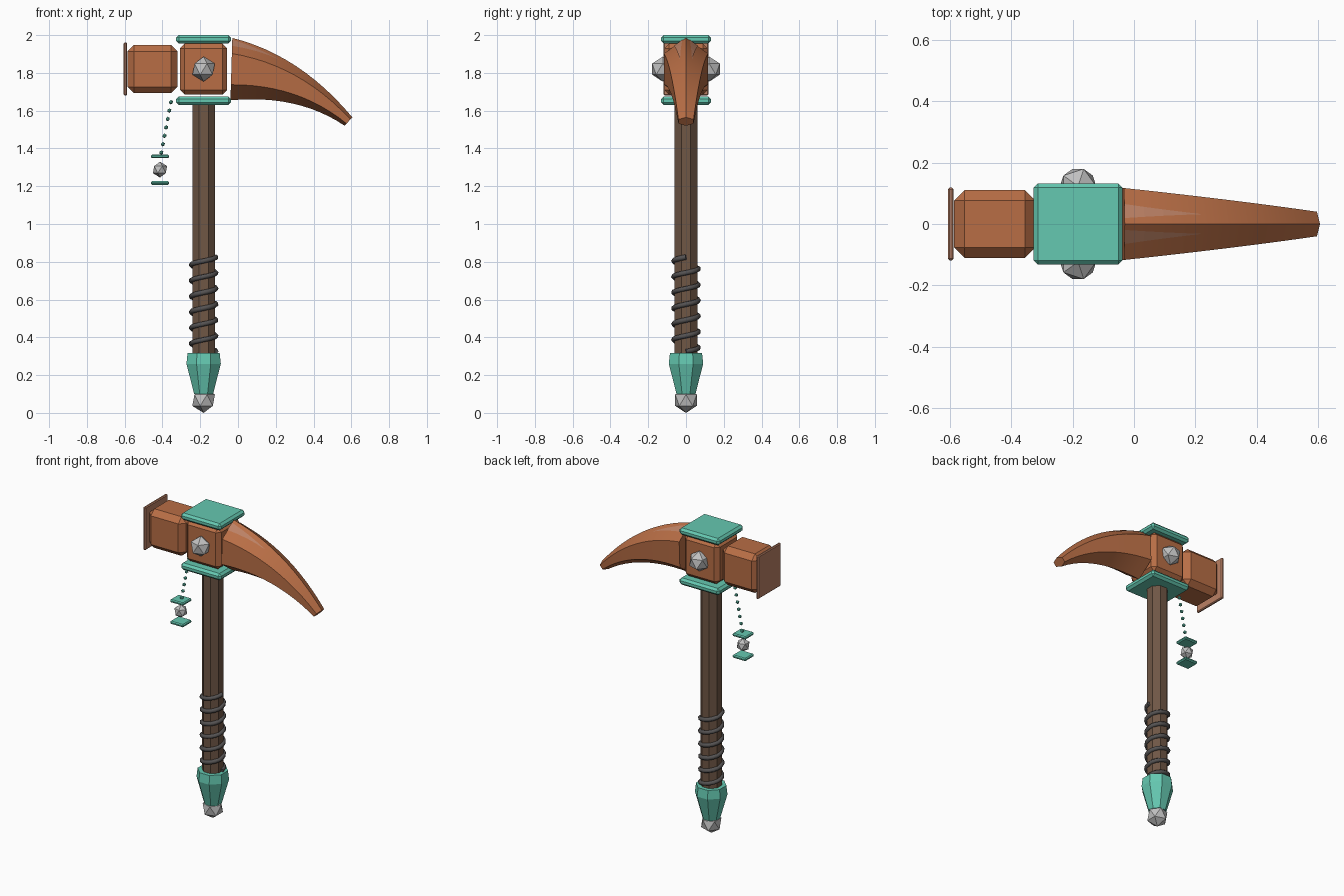
import bpy, bmesh, math
from mathutils import Vector

cube = bpy.data.objects.get("Cube")
if cube:
    bpy.data.objects.remove(cube, do_unlink=True)


def material(name, rgb):
    m = bpy.data.materials.new(name)
    m.use_nodes = True
    m.diffuse_color = (*rgb, 1)
    m.node_tree.nodes["Principled BSDF"].inputs["Base Color"].default_value = (*rgb, 1)
    return m


COPPER = material("copper", (0.48, 0.155, 0.06))
PALE = material("pale copper", (0.50, 0.22, 0.13))
TEAL = material("teal", (0.13, 0.58, 0.44))
SILVER = material("silver", (0.53, 0.53, 0.53))
WOOD = material("dark wood", (0.16, 0.095, 0.06))
WIRE = material("dark wire", (0.09, 0.085, 0.085))
AXIS = -0.182  # x of the handle
HEAD_Z = 1.82


def finish(name, bm, mat):
    bmesh.ops.recalc_face_normals(bm, faces=bm.faces)
    mesh = bpy.data.meshes.new(name)
    bm.to_mesh(mesh)
    bm.free()
    mesh.materials.append(mat)
    ob = bpy.data.objects.new(name, mesh)
    bpy.context.collection.objects.link(ob)
    return ob


def box(name, centre, size, bevel, mat):
    bm = bmesh.new()
    bmesh.ops.create_cube(bm, size=1)
    bmesh.ops.scale(bm, vec=size, verts=bm.verts)
    ob = finish(name, bm, mat)
    ob.location = centre
    mod = ob.modifiers.new("bevel", "BEVEL")
    mod.width = bevel
    mod.segments = 1
    return ob


def gem(name, centre, radius, mat):
    bm = bmesh.new()
    bmesh.ops.create_icosphere(bm, subdivisions=1, radius=radius)
    finish(name, bm, mat).location = centre


def loft(name, rings, mat, closed=True):
    """Skin a list of rings; closed rings are also capped."""
    bm = bmesh.new()
    rows = [[bm.verts.new(p) for p in ring] for ring in rings]
    n = len(rows[0])
    for a, b in zip(rows, rows[1:]):
        for i in range(n if closed else n - 1):
            j = (i + 1) % n
            bm.faces.new((a[i], a[j], b[j], b[i]))
    if closed:
        bm.faces.new(rows[0])
        bm.faces.new(rows[-1])
    return finish(name, bm, mat)


def octagon(across, z):
    r = across / math.cos(math.pi / 8)
    angles = [math.pi * (i + 0.5) / 4 for i in range(8)]
    return [(AXIS + r * math.cos(a), r * math.sin(a), z) for a in angles]


# Handle, pommel and end gem
loft("handle", [octagon(0.06, 0.2), octagon(0.06, 1.66)], WOOD)
loft("pommel", [octagon(0.05, 0.1), octagon(0.091, 0.26), octagon(0.085, 0.317)], TEAL)
gem("pommel_gem", (AXIS, 0, 0.067), 0.067, SILVER)

# Wire wrapped around the grip
curve = bpy.data.curves.new("grip_wire", "CURVE")
curve.dimensions = "3D"
curve.bevel_depth = 0.014
curve.bevel_resolution = 1
curve.use_fill_caps = True
spline = curve.splines.new("POLY")
turns, steps = 6, 16
spline.points.add(turns * steps)
for i, p in enumerate(spline.points):
    a = 2 * math.pi * i / steps
    p.co = (AXIS + 0.065 * math.cos(a), 0.065 * math.sin(a),
            0.325 + 0.5 * i / (turns * steps), 1)
curve.materials.append(WIRE)
wire = bpy.data.objects.new("grip_wire", curve)
bpy.context.collection.objects.link(wire)

# Head block with its two plates and side gems
box("head_block", (AXIS, 0, HEAD_Z), (0.25, 0.23, 0.27), 0.025, COPPER)
for name, z in (("upper_plate", 1.978), ("lower_plate", 1.652)):
    box(name, (AXIS, 0, z), (0.29, 0.264, 0.045), 0.014, TEAL)
for name, side in (("left_gem", 1), ("right_gem", -1)):
    gem(name, (AXIS, side * 0.123, HEAD_Z), 0.066, SILVER)

# Hammer side
box("hammer", (-0.453, 0, HEAD_Z), (0.265, 0.22, 0.255), 0.034, COPPER)
box("hammer_face", (-0.596, 0, HEAD_Z), (0.018, 0.236, 0.28), 0.005, PALE)


# Curved pick: hexagonal sections between an upper and a lower curve
def bezier(a, b, c, t):
    return Vector(a) * (1 - t) ** 2 + Vector(b) * 2 * t * (1 - t) + Vector(c) * t * t


def section(t):
    top = bezier((-0.03, 0, 1.985), (0.33, 0, 1.895), (0.605, 0, 1.565), t)
    low = bezier((-0.04, 0, 1.655), (0.317, 0, 1.688), (0.565, 0, 1.52), t)
    w = Vector((0, 0.117 - 0.077 * t, 0))
    up, down = top.lerp(low, 0.25), top.lerp(low, 0.75)
    return [top, up + w, down + w, low, down - w, up - w]


pick = loft("pick", [section(i / 12) for i in range(13)], COPPER)
bpy.context.view_layer.objects.active = pick
pick.select_set(True)
bpy.ops.object.shade_smooth_by_angle(angle=math.radians(25))
pick.select_set(False)

# Worn wedges lying on the upper faces of the pick
for name, corner in (("left_wear", 1), ("right_wear", 5)):
    strips = []
    for i in range(5):
        ring = section(0.36 * i / 4)
        half = 0.19 * (1 - i / 4) + 0.005
        strips.append([ring[0].lerp(ring[corner], 0.36 + s * half) + Vector((0, 0, 0.004))
                       for s in (-1, 1)])
    loft(name, strips, PALE, closed=False)

# Hanging chain and charm
start, end = Vector((-0.355, 0, 1.645)), Vector((-0.406, 0, 1.378))
for i in range(7):
    gem(f"chain_bead_{i + 1}", start.lerp(end, i / 6), 0.012, TEAL)
for name, z in (("charm_upper_plate", 1.358), ("charm_lower_plate", 1.217)):
    box(name, (-0.413, 0, z), (0.097, 0.09, 0.019), 0.006, TEAL)
gem("charm_gem", (-0.413, 0, 1.288), 0.042, SILVER)
